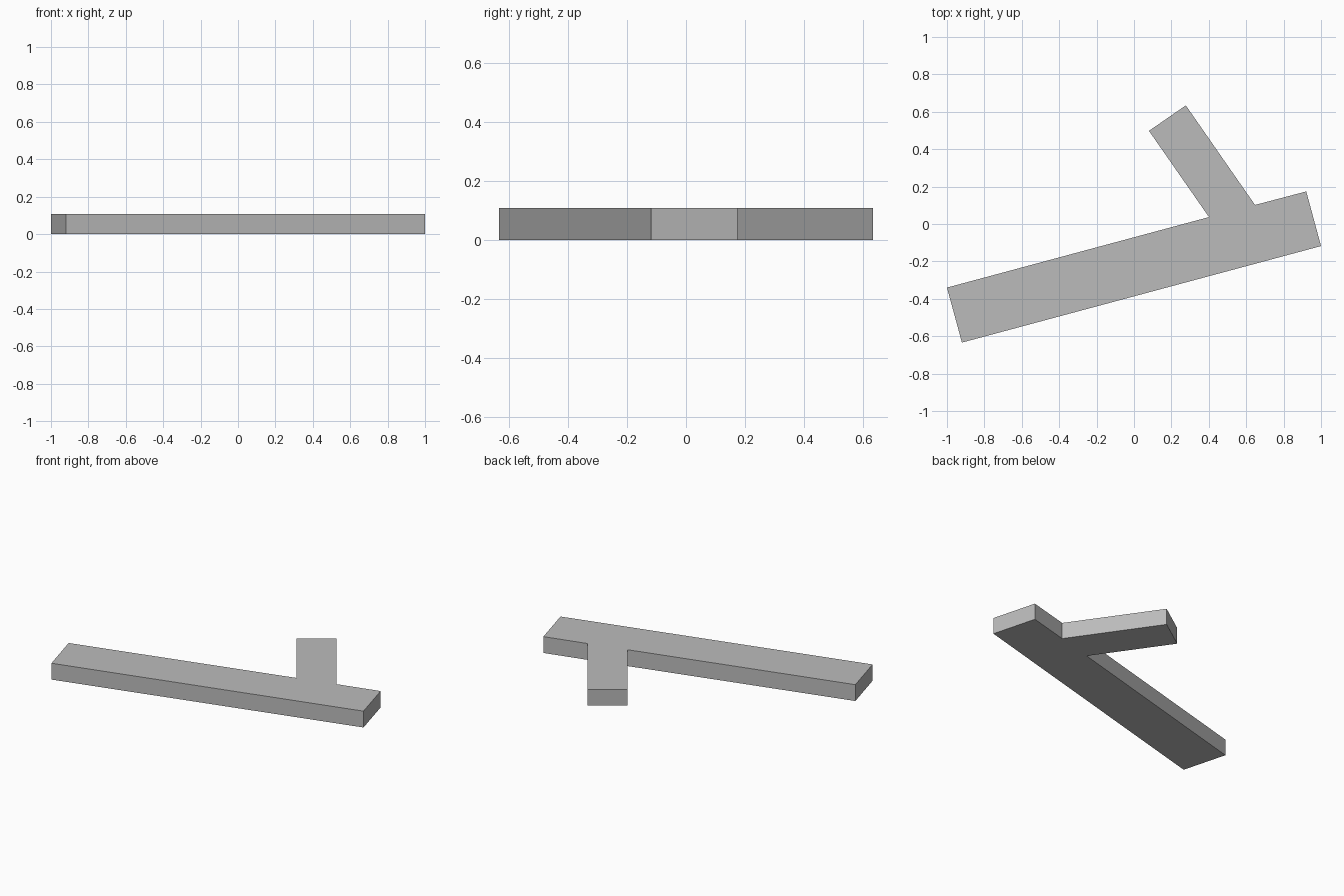
import bpy, bmesh

if "Cube" in bpy.data.objects:
    bpy.data.objects.remove(bpy.data.objects["Cube"])

HEIGHT = 0.108

# Flat grey material
grey = bpy.data.materials.new("mid_grey")
grey.diffuse_color = (0.5, 0.5, 0.5, 1.0)
grey.use_nodes = True
grey.node_tree.nodes["Principled BSDF"].inputs["Base Color"].default_value = grey.diffuse_color

# Branched bar outline, counter-clockwise: long beam plus slanted branch
outline = [
    (-1.0, -0.34), (-0.92, -0.634), (1.0, -0.118), (0.921, 0.174),
    (0.647, 0.102), (0.277, 0.634), (0.08, 0.498), (0.401, 0.037),
]

# Extrude the outline into one solid slab
bm = bmesh.new()
base = bm.faces.new([bm.verts.new((x, y, 0)) for x, y in outline])
top = bmesh.ops.extrude_face_region(bm, geom=[base], use_keep_orig=True)
bmesh.ops.translate(bm, vec=(0, 0, HEIGHT),
                    verts=[g for g in top["geom"] if isinstance(g, bmesh.types.BMVert)])
bmesh.ops.recalc_face_normals(bm, faces=bm.faces)

mesh = bpy.data.meshes.new("branched_bar")
bm.to_mesh(mesh)
bm.free()
mesh.materials.append(grey)
bar = bpy.data.objects.new("branched_bar", mesh)
bpy.context.collection.objects.link(bar)
